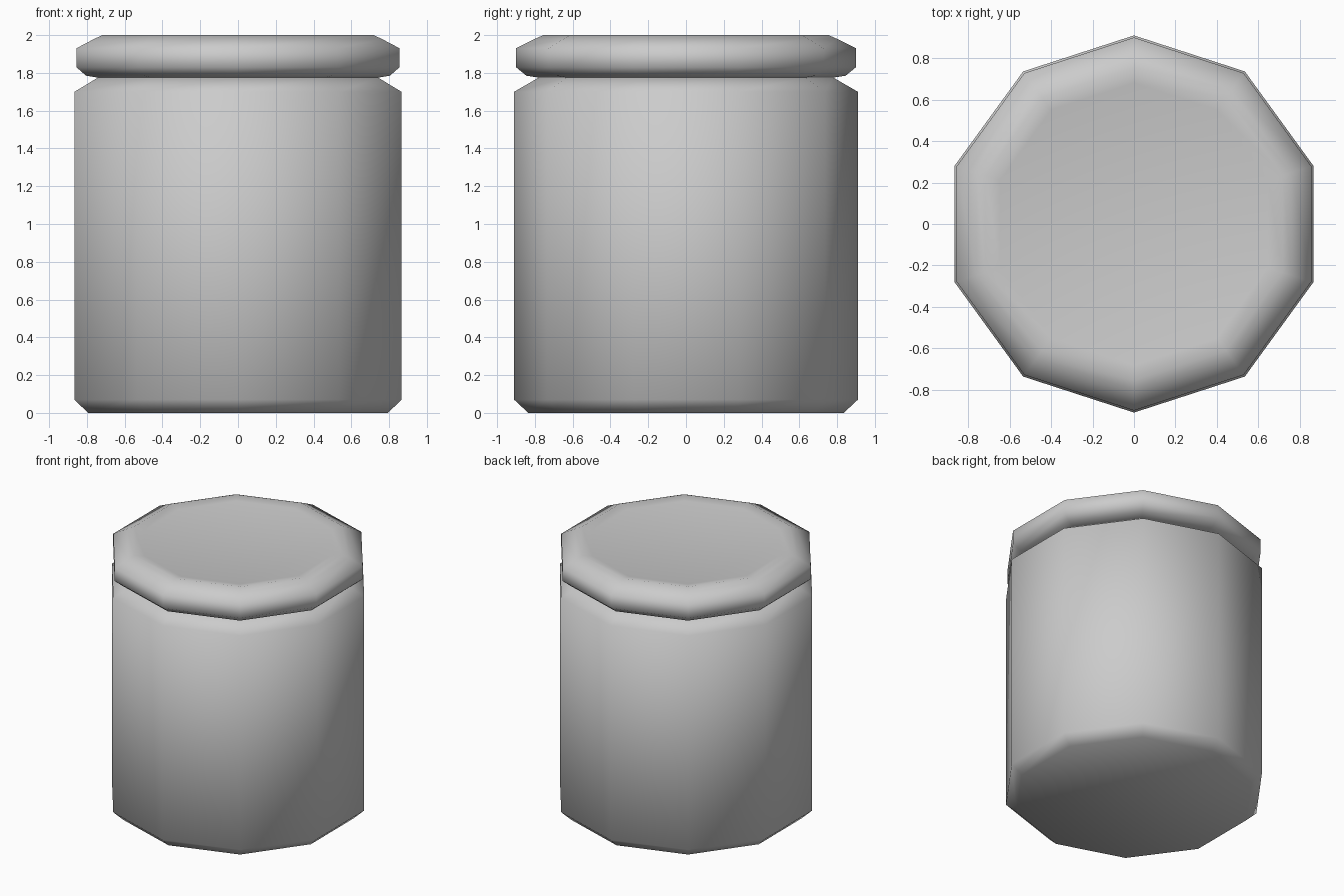
import bpy, bmesh, math

if "Cube" in bpy.data.objects:
    bpy.data.objects.remove(bpy.data.objects["Cube"])

SIDES = 10


def lathe(name, profile):
    """Closed ten-sided solid from (radius, z) points, bottom to top."""
    bm = bmesh.new()
    rings = []
    for r, z in profile:
        ring = []
        for i in range(SIDES):
            a = math.pi / 2 + i * 2 * math.pi / SIDES
            ring.append(bm.verts.new((r * math.cos(a), r * math.sin(a), z)))
        rings.append(ring)
    for low, high in zip(rings, rings[1:]):
        for i in range(SIDES):
            j = (i + 1) % SIDES
            bm.faces.new((low[i], low[j], high[j], high[i]))
    bm.faces.new(rings[0][::-1])
    bm.faces.new(rings[-1])
    bmesh.ops.recalc_face_normals(bm, faces=bm.faces[:])
    for f in bm.faces:
        f.smooth = True
    mesh = bpy.data.meshes.new(name)
    bm.to_mesh(mesh)
    bm.free()
    obj = bpy.data.objects.new(name, mesh)
    bpy.context.collection.objects.link(obj)
    return obj


# Jar body with chamfered foot and sloping shoulder
lathe("jar_body", [(0.835, 0), (0.91, 0.07), (0.91, 1.70), (0.78, 1.775)])

# Rounded lid with a shallow inset top
lathe("lid", [(0.78, 1.775), (0.845, 1.785), (0.90, 1.83), (0.90, 1.93),
              (0.80, 1.98), (0.755, 2.0), (0.68, 1.985)])
